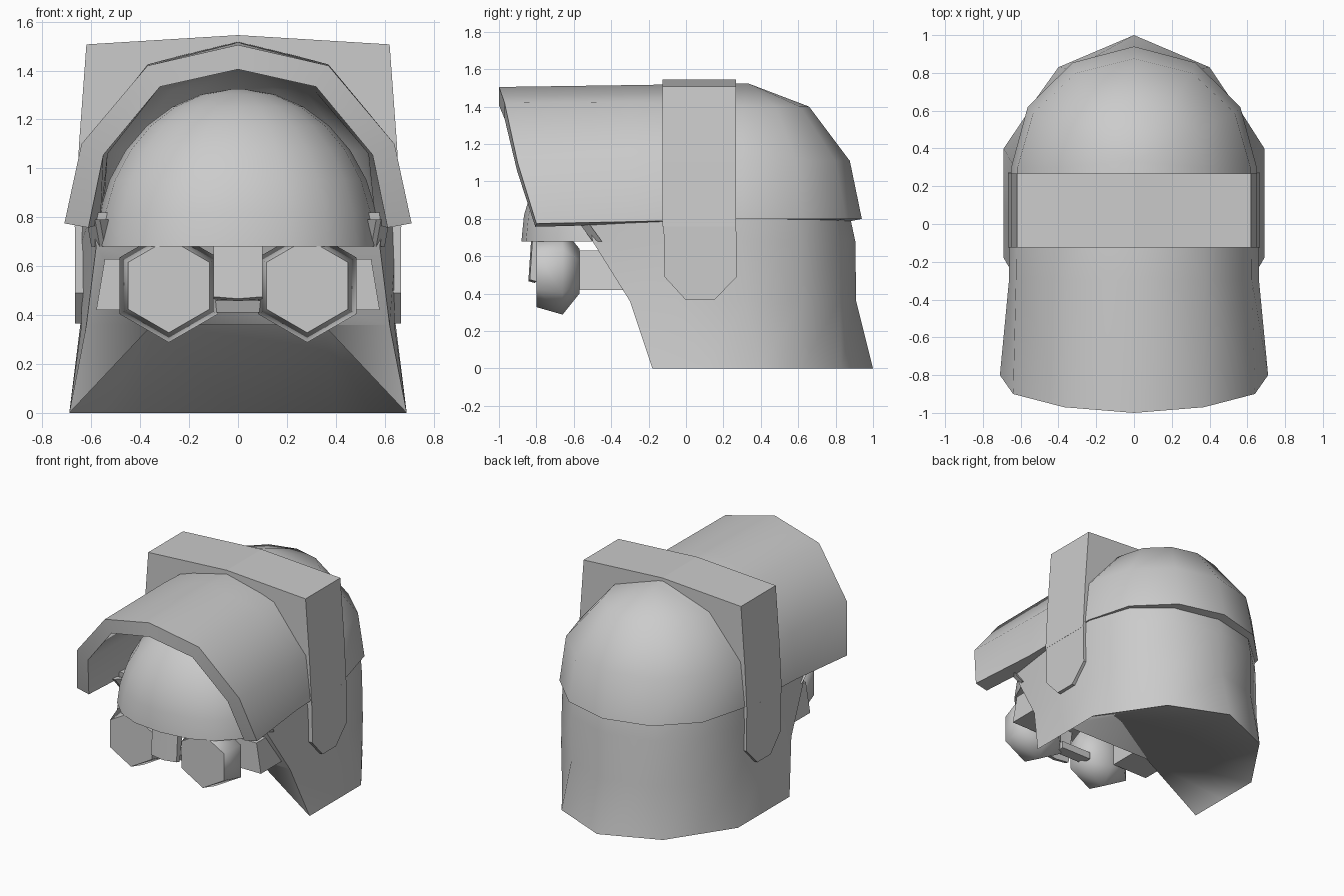
import bpy, bmesh, math

if "Cube" in bpy.data.objects:
    bpy.data.objects.remove(bpy.data.objects["Cube"])


def shade(ob, angle):
    bpy.ops.object.select_all(action='DESELECT')
    ob.select_set(True)
    bpy.context.view_layer.objects.active = ob
    bpy.ops.object.shade_smooth_by_angle(angle=math.radians(angle))


def make(name, verts, faces, smooth=30, thickness=0):
    """Mesh object with outward normals, optional wall thickness, smooth below an angle."""
    bm = bmesh.new()
    vs = [bm.verts.new(v) for v in verts]
    for f in faces:
        bm.faces.new([vs[i] for i in f])
    bmesh.ops.recalc_face_normals(bm, faces=bm.faces)
    top = max(bm.faces, key=lambda f: f.calc_center_median().z)
    if top.normal.z < -0.1:
        bmesh.ops.reverse_faces(bm, faces=bm.faces)
    me = bpy.data.meshes.new(name)
    bm.to_mesh(me)
    bm.free()
    ob = bpy.data.objects.new(name, me)
    bpy.context.collection.objects.link(ob)
    if thickness:
        bpy.context.view_layer.objects.active = ob
        mod = ob.modifiers.new("thickness", 'SOLIDIFY')
        mod.thickness = thickness
        mod.offset = -1
        bpy.ops.object.modifier_apply(modifier=mod.name)
    if smooth:
        shade(ob, smooth)
    return ob


def loft(name, rings, smooth=30):
    """Closed solid through rings holding equal point counts."""
    n = len(rings[0])
    faces = [list(range(n)), [(len(rings) - 1) * n + i for i in range(n)]]
    for r in range(len(rings) - 1):
        for i in range(n):
            j = (i + 1) % n
            faces.append([r * n + i, r * n + j, (r + 1) * n + j, (r + 1) * n + i])
    return make(name, [p for ring in rings for p in ring], faces, smooth)


def mirror_x(points):
    return [(-x, y, z) for x, y, z in points]


# Hood: three levels running from the front brim round the back, plus a crown line
front = [(0.71, -0.80, 0.775), (0.64, -0.90, 1.10), (0.37, -0.97, 1.42)]
mid = [(0.662, -0.30, 0.785), (0.625, -0.30, 1.10), (0.37, -0.30, 1.425)]
back = [(1.0, 0.80, 0.65), (0.90, 1.11, 0.685), (0.56, 1.40, 0.66)]  # radius, height, half width
verts, faces = [], []
for f, m, (r, z, w) in zip(front, mid, back):
    half = [f, m]
    for a in (0, 30, 60):
        t = math.radians(a)
        half.append((w * r * math.cos(t), 0.30 + 0.64 * r * math.sin(t), z))
    verts += half + [(0, 0.30 + 0.64 * r, z)] + mirror_x(half[::-1])
N = 11
for lv in range(2):
    for i in range(N - 1):
        a = lv * N + i
        faces.append([a, a + 1, a + 1 + N, a + N])
c = len(verts)
verts += [(0, -1.0, 1.505), (0, -0.30, 1.515), (0, 0.33, 1.525)]
t = 2 * N
faces += [[t, t + 1, c + 1, c], [t + 1, t + 2, c + 2, c + 1],
          [t + 10, t + 9, c + 1, c], [t + 9, t + 8, c + 2, c + 1]]
faces += [[t + i, t + i + 1, c + 2] for i in range(2, 8)]
make("hood", verts, faces, 55, 0.10)

# Neck guard: flared skirt with a flat front and a sloping underside
levels = [
    (0.00, [(0.69, -0.18), (0.69, 0.10), (0.69, 0.40), (0.545, 0.615), (0.40, 0.83), (0, 1.0)]),
    (0.36, [(0.62, -0.30), (0.64, -0.05), (0.645, 0.32), (0.55, 0.62), (0.33, 0.82), (0, 0.91)]),
    (0.68, [(0.58, -0.50), (0.645, -0.05), (0.65, 0.30), (0.55, 0.61), (0.33, 0.82), (0, 0.905)]),
    (0.82, [(0.60, -0.52), (0.64, -0.05), (0.64, 0.30), (0.545, 0.60), (0.32, 0.80), (0, 0.875)]),
]
verts, faces, M = [], [], 11
for z, pts in levels:
    half = [(x, y, z) for x, y in pts]
    verts += half + mirror_x(half[M // 2 - 1::-1])
R, L = 4 * M, 4 * M + 1                      # ends of the underside ridge
verts += [(0.35, -0.29, 0.36), (-0.35, -0.29, 0.36)]
faces += [[l * M + i, l * M + i + 1, (l + 1) * M + i + 1, (l + 1) * M + i]
          for l in range(3) for i in range(M - 1)]
faces += [list(range(3 * M, 4 * M)), [3 * M, 4 * M - 1, 3 * M - 1, 2 * M],
          [2 * M, 3 * M - 1, 2 * M - 1, L, R, M],
          [0, M, R], [M - 1, L, 2 * M - 1], [R, M // 2, L]]
faces += [[R if i < M // 2 else L, i, i + 1] for i in range(M - 1)]
make("neck_guard", verts, faces, 50)


# Inner face dome: half ellipsoid under the hood, squarer at the brow
def power(v, p):
    return math.copysign(abs(v) ** p, v)


SEG, rings = 20, []
for k in range(8):
    e = math.radians(k * 12.5)
    p = 0.85 + 0.15 * k / 7
    rings.append([(0.58 * math.cos(e) * power(math.cos(2 * math.pi * i / SEG), p),
                   -0.30 + 0.58 * math.cos(e) * power(math.sin(2 * math.pi * i / SEG), p),
                   0.68 + 0.645 * math.sin(e)) for i in range(SEG)])
loft("face_dome", rings, 40)

# Band across the top: arch block following the hood
outer = [(0.668, 0.76), (0.650, 1.10), (0.62, 1.507), (0, 1.545)]
inner = [(0, 1.46), (0.33, 1.38), (0.585, 1.08), (0.60, 0.76)]
arch = outer + [(-x, z) for x, z in outer[2::-1]]
arch += [(-x, z) for x, z in inner[::-1]] + inner[1:]
loft("top_band", [[(x, y, z) for x, z in arch] for y in (-0.125, 0.267)], 0)

# Band legs with clipped lower ends
leg = [(-0.120, 0.78), (-0.115, 0.49), (0, 0.365), (0.15, 0.365), (0.272, 0.49), (0.268, 0.78)]
# Brow side panels run from the dome back to the neck guard
brow = [(0.545, -0.50), (0.565, -0.50), (0.60, -0.45), (0.50, -0.45)]
for side, s in (("right", 1), ("left", -1)):
    loft("band_leg_" + side,
         [[(s * x, y, z) for y, z in leg] for x in (0.667, 0.61)], 0)
    loft("brow_panel_" + side,
         [[(s * (x + d), y - 4 * d, z) for x, y in brow] for z, d in ((0.68, 0), (0.79, 0.02))], 0)

    # Hexagonal goggle
    rings = []
    for y, r in ((-0.80, 0.192), (-0.66, 0.232), (-0.57, 0.12)):
        rings.append([(s * 0.283 + r * math.sin(math.radians(60 * i)), y,
                       0.52 + r * math.cos(math.radians(60 * i))) for i in range(6)])
    loft("goggle_" + side, rings, 65)

    # Goggle strap running back to the neck guard
    quad = [(0.30, 0.63), (0.545, 0.63), (0.58, 0.42), (0.30, 0.42)]
    loft("goggle_strap_" + side,
         [[(s * x, y, z) for x, z in quad] for y in (-0.57, -0.30)], 0)

# Nose guard between the goggles
nose = [(-0.82, 0.70), (-0.835, 0.475), (-0.80, 0.465), (-0.76, 0.70)]
loft("nose_guard", [[(x, y - d, z - d) for y, z in nose]
                    for x, d in ((-0.10, 0), (0, 0.008), (0.10, 0))], 40)

# Bridge bar linking the goggles
bar = [(-0.70, 0.46), (-0.68, 0.41), (-0.60, 0.41), (-0.60, 0.46)]
loft("goggle_bridge", [[(x, y, z) for y, z in bar] for x in (-0.12, 0.12)], 0)
